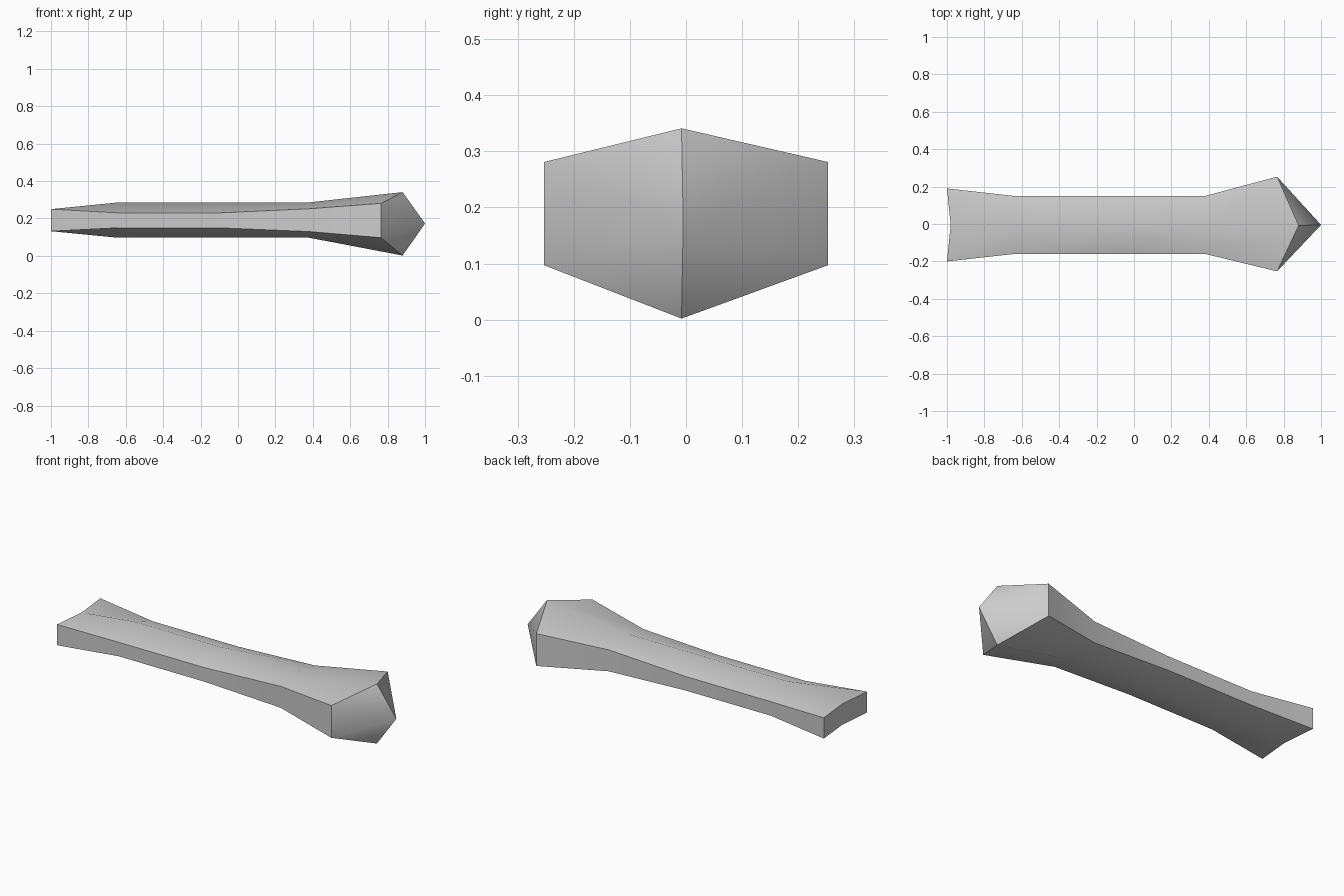
import bpy, bmesh, math

if "Cube" in bpy.data.objects:
    bpy.data.objects.remove(bpy.data.objects["Cube"])

# Hexagonal stations: side x, ridge x, y centre, half width,
# ridge y, side z low/high, ridge z low/high
STATIONS = [
    (-1.00, -0.98, -0.005, 0.195, -0.005, 0.132, 0.250, 0.130, 0.249),
    (-0.64, -0.64, -0.005, 0.155, -0.005, 0.150, 0.230, 0.097, 0.286),
    (-0.10, -0.10, -0.005, 0.155, -0.005, 0.150, 0.230, 0.097, 0.286),
    (0.38, 0.38, -0.005, 0.155, -0.005, 0.130, 0.252, 0.097, 0.286),
    (0.765, 0.88, 0.0, 0.253, -0.008, 0.097, 0.281, 0.002, 0.341),
]

bm = bmesh.new()
rings = []
for xs, xr, yc, w, yr, sl, sh, rl, rh in STATIONS:
    pts = [(xs, yc - w, sl), (xs, yc - w, sh), (xr, yr, rh),
           (xs, yc + w, sh), (xs, yc + w, sl), (xr, yr, rl)]
    rings.append([bm.verts.new(p) for p in pts])

# Shaft sides
for a, b in zip(rings, rings[1:]):
    for i in range(6):
        j = (i + 1) % 6
        bm.faces.new((a[i], a[j], b[j], b[i]))

# Notched tail end: two flat halves
r = rings[0]
bm.faces.new((r[0], r[1], r[2], r[5]))
bm.faces.new((r[5], r[2], r[3], r[4]))

# Pointed head: fan to the tip
tip = bm.verts.new((1.0, -0.005, 0.173))
r = rings[-1]
for i in range(6):
    bm.faces.new((r[i], r[(i + 1) % 6], tip))

bmesh.ops.recalc_face_normals(bm, faces=bm.faces)
mesh = bpy.data.meshes.new("pointed_bar")
bm.to_mesh(mesh)
bm.free()
bar = bpy.data.objects.new("pointed_bar", mesh)
bpy.context.collection.objects.link(bar)

# Single light grey colour
grey = bpy.data.materials.new("light grey")
grey.diffuse_color = (0.6, 0.6, 0.6, 1)
grey.use_nodes = True
grey.node_tree.nodes["Principled BSDF"].inputs["Base Color"].default_value = grey.diffuse_color
mesh.materials.append(grey)

# Soft ridges, crisp side edges
bpy.context.view_layer.objects.active = bar
bar.select_set(True)
bpy.ops.object.shade_smooth_by_angle(angle=math.radians(45))
